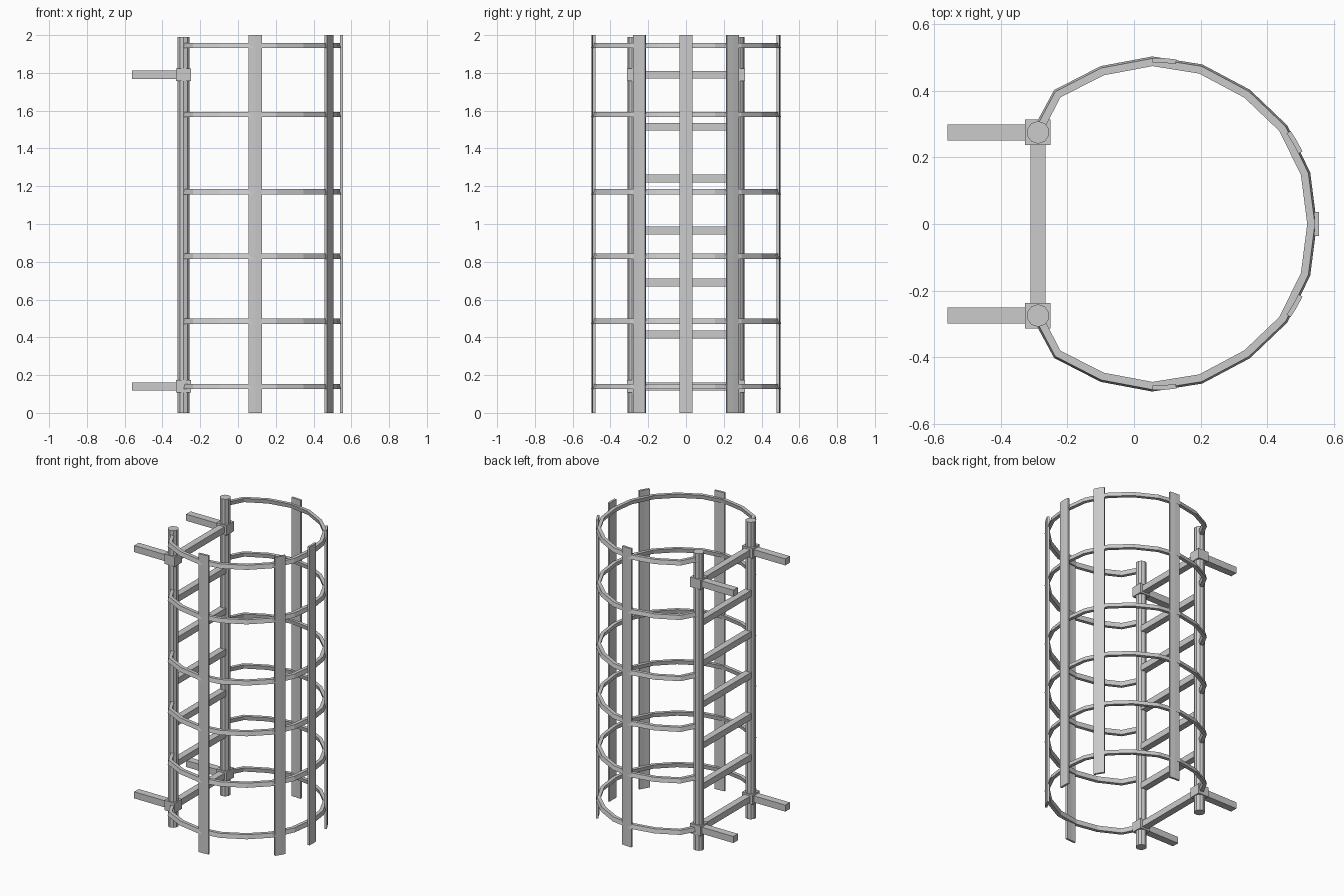
import bpy, bmesh
from math import cos, sin, radians
from mathutils import Vector

if "Cube" in bpy.data.objects:
    bpy.data.objects.remove(bpy.data.objects["Cube"])

POLE_X, POLE_Y = -0.288, 0.275


def finish(bm, name):
    bmesh.ops.recalc_face_normals(bm, faces=bm.faces)
    me = bpy.data.meshes.new(name)
    bm.to_mesh(me)
    bm.free()
    ob = bpy.data.objects.new(name, me)
    bpy.context.collection.objects.link(ob)
    return ob


def box(name, x0, x1, y0, y1, z0, z1):
    bm = bmesh.new()
    bmesh.ops.create_cube(bm, size=1)
    for v in bm.verts:
        v.co = ((x0 + x1) / 2 + v.co.x * (x1 - x0),
                (y0 + y1) / 2 + v.co.y * (y1 - y0),
                (z0 + z1) / 2 + v.co.z * (z1 - z0))
    return finish(bm, name)


def sweep(name, path, section):
    """Sweep a closed (outward, up) section along a flat open path."""
    bm = bmesh.new()
    loops = []
    for i, p in enumerate(path):
        a, b = path[max(i - 1, 0)], path[min(i + 1, len(path) - 1)]
        t = (b - a).normalized()
        n = Vector((-t.y, t.x))  # outward for a clockwise path
        loops.append([bm.verts.new((p.x + n.x * o, p.y + n.y * o, z))
                      for o, z in section])
    k = len(section)
    for a, b in zip(loops, loops[1:]):
        for j in range(k):
            bm.faces.new((a[j], a[(j + 1) % k], b[(j + 1) % k], b[j]))
    bm.faces.new(loops[0])
    bm.faces.new(loops[-1])
    return finish(bm, name)


# Side poles, wall arms and clamps
for s, side in ((1, "back"), (-1, "front")):
    bm = bmesh.new()
    bmesh.ops.create_cone(bm, cap_ends=True, segments=10,
                          radius1=0.034, radius2=0.034, depth=1.99)
    bmesh.ops.translate(bm, verts=bm.verts, vec=(POLE_X, s * POLE_Y, 0.995))
    pole = finish(bm, f"{side}_pole")
    for f in pole.data.polygons:
        f.use_smooth = False
    for z, level in ((0.14, "lower"), (1.79, "upper")):
        y = s * POLE_Y
        box(f"{side}_{level}_clamp", -0.327, -0.25, y - 0.038, y + 0.038,
            z - 0.033, z + 0.033)
        box(f"{side}_{level}_wall_arm", -0.56, -0.30, y - 0.024, y + 0.024,
            z - 0.022, z + 0.022)

# Ladder rungs
for i in range(7):
    z = 0.14 + 0.275 * i
    box(f"rung_{i + 1}", -0.31, -0.266, -POLE_Y, POLE_Y, z - 0.021, z + 0.021)

# Cage hoops: half outline mirrored across y
half = [(-0.295, 0.300), (-0.24, 0.402), (-0.10, 0.474), (0.055, 0.503),
        (0.205, 0.479), (0.348, 0.403), (0.46, 0.296), (0.529, 0.155)]
path = [Vector(p) for p in half] + [Vector((0.549, 0))]
path += [Vector((x, -y)) for x, y in reversed(half)]
for i, z in enumerate((0.14, 0.485, 0.83, 1.17, 1.58, 1.945)):
    sweep(f"hoop_{i + 1}", path,
          [(0, z - 0.014), (-0.006, z + 0.014),
           (-0.029, z + 0.014), (-0.023, z - 0.014)])

# Vertical cage straps, slightly curved in section
for i, ang in enumerate((86, 30, 0, -30, -86)):
    arc = [Vector((0.057 + 0.499 * cos(radians(ang + d)),
                   0.499 * sin(radians(ang + d)))) for d in (4.1, 0, -4.1)]
    sweep(f"strap_{i + 1}", arc, [(0, 0), (0, 2), (-0.014, 2), (-0.014, 0)])
